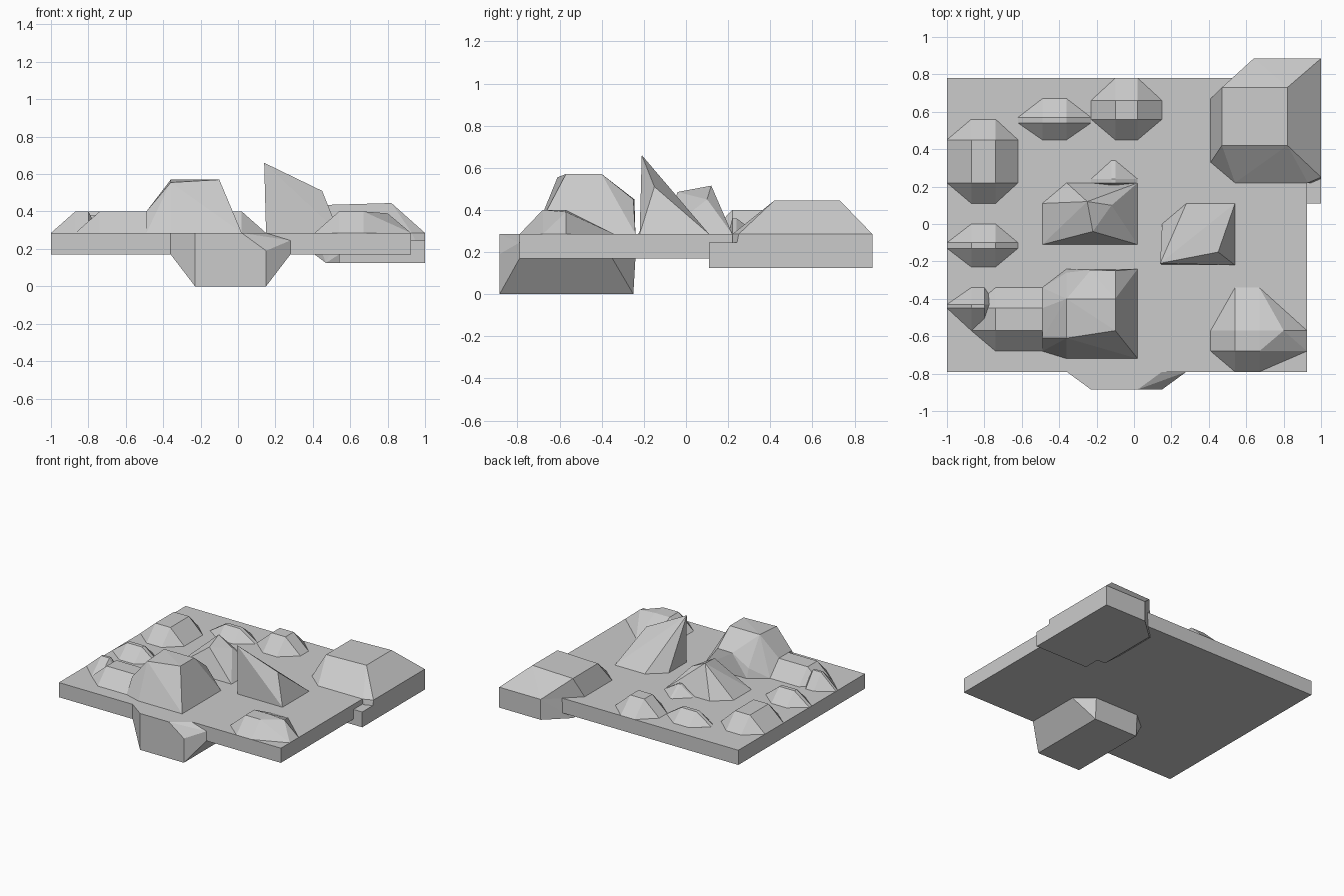
import bpy, bmesh

if "Cube" in bpy.data.objects:
    bpy.data.objects.remove(bpy.data.objects["Cube"])

GROUND = 0.285   # upper surface of the slab


def hull(name, points):
    """Flat-faced convex solid around a few corner points."""
    bm = bmesh.new()
    for p in points:
        bm.verts.new(p)
    res = bmesh.ops.convex_hull(bm, input=bm.verts[:])
    loose = {g for g in res["geom_interior"] + res["geom_unused"]
             if isinstance(g, bmesh.types.BMVert)}
    bmesh.ops.delete(bm, geom=list(loose), context='VERTS')
    bmesh.ops.dissolve_limit(bm, angle_limit=0.01, verts=bm.verts[:], edges=bm.edges[:])
    bmesh.ops.recalc_face_normals(bm, faces=bm.faces[:])
    me = bpy.data.meshes.new(name)
    bm.to_mesh(me)
    bm.free()
    ob = bpy.data.objects.new(name, me)
    bpy.context.collection.objects.link(ob)
    return ob


def rect(x0, x1, y0, y1, z):
    return [(x, y, z) for x in (x0, x1) for y in (y0, y1)]


def hill(name, base, top, z, extra=()):
    """Cut-off pyramid with clipped base corners, sitting on the slab."""
    x0, x1, y0, y1 = base
    a, b, c, d = top
    foot = rect(x0, x1, c, d, GROUND - .02) + rect(a, b, y0, y1, GROUND - .02)
    foot += rect(x0, x1, c, d, GROUND) + rect(a, b, y0, y1, GROUND)
    return hull(name, foot + rect(a, b, c, d, z) + list(extra))


# Ground slab
hull("ground_slab", rect(-1, .925, -.79, .78, .17) + rect(-1, .925, -.79, .78, GROUND))

# Bevelled block hanging under the front edge
hull("front_block",
     rect(-.23, .15, -.885, -.25, 0)
     + rect(-.36, .28, -.79, -.35, .17) + rect(-.23, .15, -.885, -.24, .17)
     + [(-.36, -.79, GROUND), (-.23, -.885, GROUND), (.02, -.885, GROUND),
        (.15, -.79, GROUND), (.15, -.885, .19), (.28, -.79, .245),
        (-.36, -.35, GROUND), (-.23, -.25, GROUND), (.15, -.35, GROUND)])

# Back corner block, its hill, and the small side step
corner = [(.41, .33), (.41, .67), (.64, .885), (1, .885), (1, .25), (.93, .22), (.54, .22)]
hull("corner_block",
     [(x, y, GROUND) for x, y in corner] + [(x, y, .17) for x, y in corner]
     + [(.47, .24, .125), (.47, .73, .125), (.64, .885, .125), (1, .885, .125), (1, .22, .125)])
hull("corner_hill", [(x, y, GROUND) for x, y in corner]
     + [(.47, .42, .435), (.47, .73, .435), (.82, .42, .445), (.82, .73, .445)])
hull("side_step", rect(.85, 1, .11, .26, .17) + rect(.85, 1, .11, .26, .245))
hull("side_step_foot", rect(.54, 1, .11, .30, .125) + rect(.54, 1, .11, .30, .175))

# Tall front hill with a steep back
hull("tall_hill", rect(-.49, .02, -.68, -.34, GROUND) + rect(-.36, .02, -.72, -.24, GROUND)
     + [(-.36, -.61, .555), (-.10, -.57, .57), (-.10, -.40, .57), (-.36, -.40, .57),
        (-.10, -.25, .45), (-.23, -.245, .45), (-.36, -.26, .36), (-.49, -.61, .40),
        (-.49, -.45, .40)])

# Sharp leaning spike
hull("spike", rect(.15, .54, -.22, -.12, GROUND) + rect(.28, .54, -.22, .11, GROUND)
     + [(.14, -.21, .66), (.45, -.15, .51), (.28, 0, .37), (.15, 0, GROUND),
        (.41, 0, .40)])

# Central hill with two peaks
hull("central_hill", rect(-.49, -.10, -.11, .11, GROUND) + rect(-.36, .02, -.11, .22, GROUND)
     + [(-.22, -.04, .485), (-.25, .12, .515), (-.12, .10, .45),
        (-.36, 0, .40), (-.10, 0, .40)])

# Low hills: name, base (x0, x1, y0, y1), top, height
low_hills = [
    ("front_right_hill", (.41, .925, -.79, -.34), (.54, .67, -.68, -.57), .40),
    ("left_front_hill", (-1, -.74, -.57, -.34), (-.87, -.80, -.45, -.43), .40),
    ("left_front_ridge", (-.87, -.45, -.68, -.34), (-.74, -.49, -.57, -.45), .40),
    ("left_middle_hill", (-1, -.62, -.23, .0), (-.87, -.74, -.13, -.10), .38),
    ("left_back_hill", (-1, -.62, .11, .56), (-.87, -.74, .22, .45), .40),
    ("back_hill", (-.23, .15, .45, .78), (-.10, .02, .56, .66), .40),
    ("back_left_hill", (-.62, -.23, .45, .67), (-.49, -.36, .54, .57), .37),
    ("rear_central_hill", (-.23, .02, .20, .34), (-.12, -.10, .22, .24), .36),
]
for name, base, top, z in low_hills:
    extra = [(.80, -.57, .39)] if name == "front_right_hill" else ()
    hill(name, base, top, z, extra)
